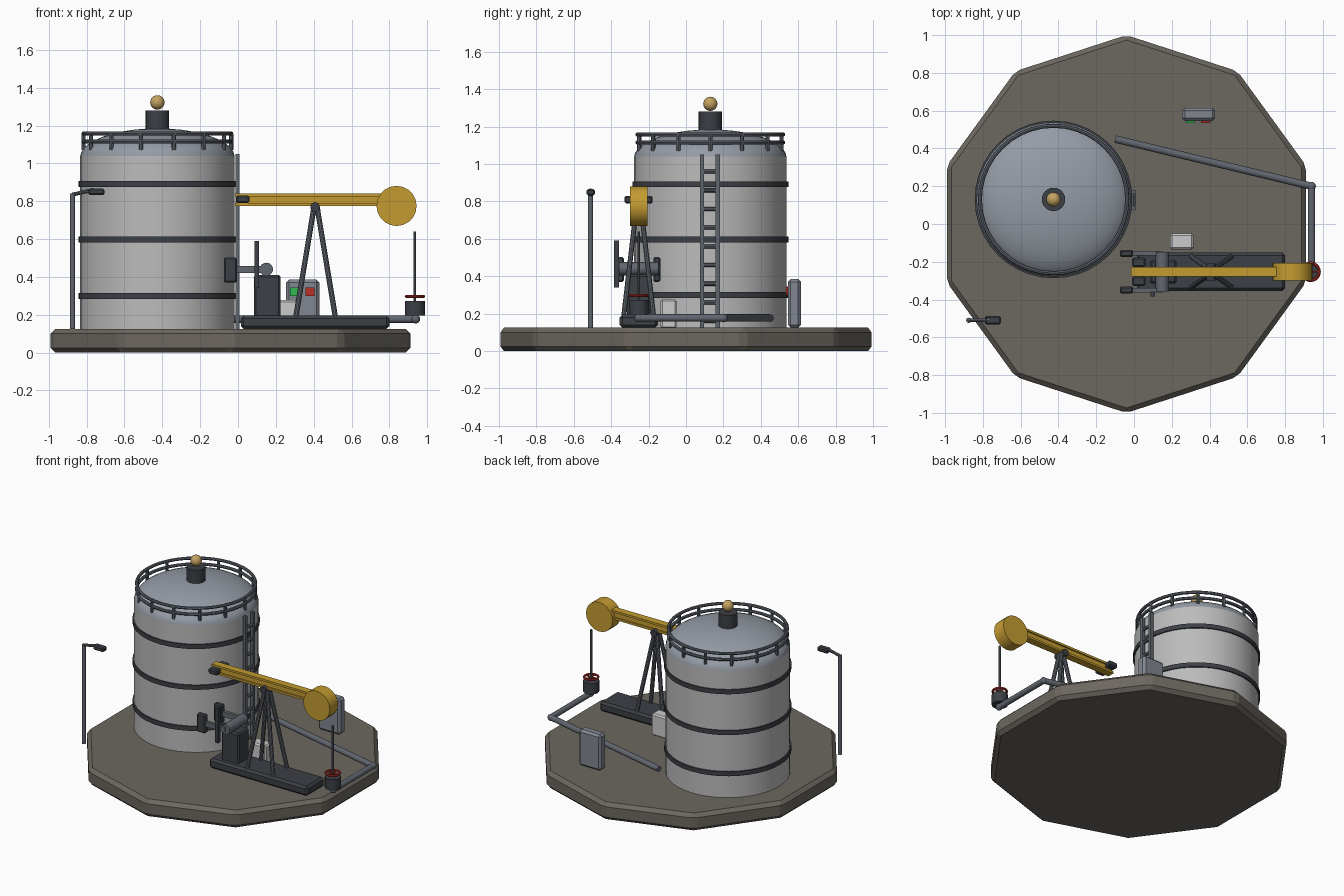
import bpy, bmesh, math
from mathutils import Vector

if "Cube" in bpy.data.objects:
    bpy.data.objects.remove(bpy.data.objects["Cube"])


def mat(name, r, g, b):
    m = bpy.data.materials.new(name)
    m.diffuse_color = (r, g, b, 1)
    m.use_nodes = True
    m.node_tree.nodes["Principled BSDF"].inputs["Base Color"].default_value = m.diffuse_color
    return m


CONCRETE = mat("concrete", 0.15, 0.135, 0.115)
SHELL = mat("shell", 0.50, 0.50, 0.50)
ROOF = mat("roof", 0.30, 0.33, 0.38)
DARK = mat("dark_steel", 0.045, 0.05, 0.06)
STEEL = mat("steel", 0.12, 0.135, 0.16)
YELLOW = mat("yellow", 0.55, 0.33, 0.03)
BRASS = mat("brass", 0.55, 0.36, 0.12)
WHITE = mat("white", 0.65, 0.65, 0.62)
PANEL = mat("panel_grey", 0.22, 0.24, 0.28)
RED = mat("red", 0.5, 0.03, 0.02)
GREEN = mat("green", 0.03, 0.5, 0.08)


def finish(name, m, bevel=0, smooth=False):
    o = bpy.context.object
    o.name = name
    o.data.materials.append(m)
    if smooth:
        bpy.ops.object.shade_smooth_by_angle(angle=math.radians(35))
    if bevel:
        b = o.modifiers.new("bevel", "BEVEL")
        b.width, b.segments = bevel, 1
    return o


def box(name, lo, hi, m, bevel=0):
    lo, hi = Vector(lo), Vector(hi)
    bpy.ops.mesh.primitive_cube_add(size=1, location=(lo + hi) / 2)
    bpy.context.object.scale = hi - lo
    bpy.ops.object.transform_apply(location=False, rotation=False, scale=True)
    return finish(name, m, bevel)


def rod(name, a, b, r, m, sides=12, bevel=0):
    a, b = Vector(a), Vector(b)
    bpy.ops.mesh.primitive_cylinder_add(vertices=sides, radius=r, depth=(b - a).length,
                                        location=(a + b) / 2)
    if (b - a).normalized().z < 0.9999:
        bpy.context.object.rotation_euler = (b - a).to_track_quat("Z", "Y").to_euler()
    return finish(name, m, bevel, sides > 10)


def ball(name, c, r, m):
    bpy.ops.mesh.primitive_uv_sphere_add(segments=20, ring_count=12, radius=r, location=c)
    return finish(name, m, 0, True)


def ring(name, c, R, r, m, sides=8):
    bpy.ops.mesh.primitive_torus_add(location=c, major_radius=R, minor_radius=r,
                                     major_segments=40, minor_segments=sides)
    return finish(name, m, 0, True)


def lathe(name, profile, c, m, n=40):
    bm = bmesh.new()
    vs = [bm.verts.new((r, 0, z)) for r, z in profile]
    es = [bm.edges.new(p) for p in zip(vs, vs[1:])]
    bmesh.ops.spin(bm, geom=vs + es, cent=(0, 0, 0), axis=(0, 0, 1),
                   angle=2 * math.pi, steps=n, use_duplicate=False)
    bmesh.ops.remove_doubles(bm, verts=bm.verts[:], dist=1e-4)
    bmesh.ops.recalc_face_normals(bm, faces=bm.faces[:])
    me = bpy.data.meshes.new(name)
    bm.to_mesh(me)
    bm.free()
    o = bpy.data.objects.new(name, me)
    bpy.context.collection.objects.link(o)
    o.location = c
    bpy.ops.object.select_all(action="DESELECT")
    bpy.context.view_layer.objects.active = o
    o.select_set(True)
    return finish(name, m, 0, True)


# Ten-sided ground slab
rod("base_slab", (-0.04, 0, 0), (-0.04, 0, 0.125), 1.0, CONCRETE, 10, 0.025)

# Storage tank: shell, domed roof, bands, vent
TX, TY = -0.426, 0.13
lathe("tank_shell", [(0, 0.12), (0.408, 0.12), (0.408, 1.04)], (TX, TY, 0), SHELL)
dome = [(0.408 * math.cos(t * math.pi / 20), 1.035 + 0.15 * math.sin(t * math.pi / 20))
        for t in range(10)] + [(0, 1.185)]
lathe("tank_roof", dome, (TX, TY, 0), ROOF)
for z in (0.30, 0.597, 0.892):
    lathe("tank_band", [(0.405, z - 0.016), (0.417, z - 0.016), (0.417, z + 0.016),
                        (0.405, z + 0.016)], (TX, TY, 0), DARK)
rod("roof_vent", (TX, TY, 1.16), (TX, TY, 1.28), 0.062, DARK, 24)
ball("vent_ball", (TX, TY, 1.322), 0.038, BRASS)

# Roof railing
for z in (1.115, 1.158):
    ring("railing_ring", (TX, TY, z), 0.39, 0.011, STEEL)
for i in range(14):
    a = 2 * math.pi * i / 14
    x, y = TX + 0.39 * math.cos(a), TY + 0.39 * math.sin(a)
    rod("railing_post", (x, y, 1.07), (x, y, 1.158), 0.011, STEEL, 8)

# Ladder on the right of the tank
for y in (0.085, 0.17):
    box("ladder_rail", (-0.013, y - 0.011, 0.125), (0.009, y + 0.011, 1.05), STEEL)
for i in range(9):
    z = 0.16 + 0.1 * i
    rod("ladder_rung", (-0.002, 0.085, z), (-0.002, 0.17, z), 0.011, STEEL, 8)

# Pump skid and gearbox
PY = -0.253
box("pump_skid", (0.015, PY - 0.102, 0.125), (0.80, PY + 0.102, 0.195), DARK, 0.015)
box("gearbox", (0.085, PY - 0.062, 0.18), (0.225, PY + 0.062, 0.41), DARK, 0.01)
rod("crank_shaft", (0.15, PY - 0.105, 0.44), (0.15, PY + 0.105, 0.44), 0.035, STEEL, 20)
for s in (-1, 1):
    y = PY + s * 0.097
    box("crank_arm", (-0.02, y - 0.012, 0.42), (0.15, y + 0.012, 0.457), STEEL)
    box("crank_weight", (-0.075, y - 0.019, 0.37), (-0.005, y + 0.019, 0.502), DARK, 0.008)
box("brake_lever", (0.087, -0.385, 0.34), (0.11, -0.358, 0.59), DARK)

# A-frame and walking beam
for sx in (-1, 1):
    for sy in (-1, 1):
        rod("frame_leg", (0.41 + sx * 0.105, PY + sy * 0.08, 0.185),
            (0.41 + sx * 0.008, PY + sy * 0.012, 0.77), 0.014, STEEL, 10)
rod("beam_pivot", (0.407, PY - 0.045, 0.77), (0.407, PY + 0.045, 0.77), 0.025, DARK, 16)
box("beam_web", (-0.01, PY - 0.016, 0.78), (0.82, PY + 0.016, 0.835), YELLOW)
for z in (0.775, 0.825):
    box("beam_flange", (-0.015, PY - 0.026, z), (0.80, PY + 0.026, z + 0.015), YELLOW)
rod("horse_head", (0.838, PY - 0.047, 0.775), (0.838, PY + 0.047, 0.775), 0.106, YELLOW, 20)
for s in (-1, 1):
    y = PY + s * 0.05
    box("beam_tail_weight", (-0.01, y - 0.025, 0.79), (0.06, y + 0.025, 0.83), DARK, 0.008)

# Wellhead
WX = 0.935
rod("polished_rod", (WX, PY, 0.27), (WX, PY, 0.64), 0.007, STEEL, 8)
rod("wellhead", (WX, PY, 0.195), (WX, PY, 0.272), 0.053, DARK, 20)
ring("valve_wheel", (WX, PY, 0.297), 0.046, 0.008, RED)
for d in ((0.046, 0), (0, 0.046)):
    rod("valve_spoke", (WX - d[0], PY - d[1], 0.297), (WX + d[0], PY + d[1], 0.297),
        0.005, RED, 8)

# Flow line from wellhead to tank
path = [(0.94, PY, 0.177), (0.94, 0.20, 0.177), (-0.10, 0.45, 0.177)]
for a, b in zip(path, path[1:]):
    rod("flow_pipe", a, b, 0.02, STEEL, 14)
for p in path[:2]:
    ball("pipe_elbow", p, 0.023, STEEL)

# Control cabinet with two buttons, and small white box
box("control_cabinet", (0.255, 0.545, 0.125), (0.43, 0.615, 0.385), PANEL, 0.015)
for x, m in ((0.30, GREEN), (0.38, RED)):
    box("cabinet_button", (x - 0.024, 0.535, 0.30), (x + 0.024, 0.55, 0.345), m)
box("equipment_box", (0.19, -0.135, 0.12), (0.315, -0.05, 0.277), WHITE, 0.01)

# Lamp post
rod("lamp_post", (-0.875, -0.51, 0.125), (-0.875, -0.51, 0.84), 0.014, STEEL, 12)
rod("lamp_arm", (-0.875, -0.51, 0.835), (-0.765, -0.51, 0.86), 0.010, STEEL, 10)
box("lamp_head", (-0.79, -0.531, 0.832), (-0.705, -0.487, 0.866), DARK, 0.008)
